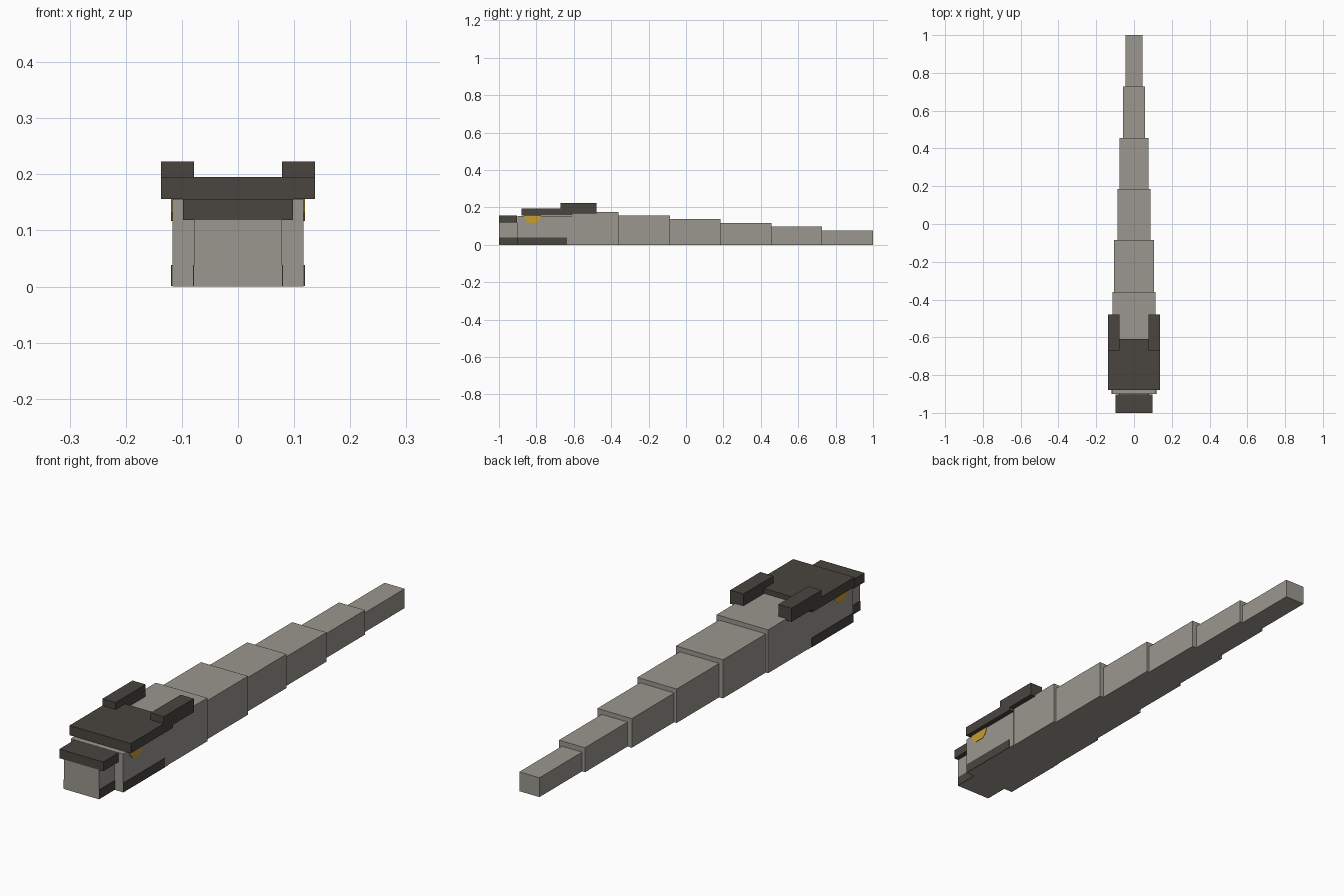
import bpy

if "Cube" in bpy.data.objects:
    bpy.data.objects.remove(bpy.data.objects["Cube"], do_unlink=True)


def material(name, rgb):
    mat = bpy.data.materials.new(name)
    mat.use_nodes = True
    mat.diffuse_color = (*rgb, 1)
    mat.node_tree.nodes["Principled BSDF"].inputs["Base Color"].default_value = (*rgb, 1)
    return mat


STONE = material("warm grey", (0.325, 0.31, 0.275))
DARK = material("dark brown grey", (0.067, 0.06, 0.051))
GOLD = material("gold", (0.57, 0.34, 0.03))


def prism(name, mat, profile, x0, x1):
    """Extrude a (y, z) outline from x0 to x1."""
    n = len(profile)
    verts = [(x, y, z) for x in (x0, x1) for y, z in profile]
    faces = [tuple(range(n)), tuple(range(2 * n - 1, n - 1, -1))]
    faces += [(i, i + n, (i + 1) % n + n, (i + 1) % n) for i in range(n)]
    if x1 > x0:
        faces = [f[::-1] for f in faces]
    mesh = bpy.data.meshes.new(name)
    mesh.from_pydata(verts, [], [f[::-1] for f in faces])
    mesh.materials.append(mat)
    obj = bpy.data.objects.new(name, mesh)
    bpy.context.collection.objects.link(obj)
    return obj


def box(name, mat, x, y, z):
    outline = [(y[0], z[0]), (y[1], z[0]), (y[1], z[1]), (y[0], z[1])]
    return prism(name, mat, outline, *x)


# Tapering body segments, from the neck to the tail tip: half width, height
segments = [(0.115, 0.175), (0.105, 0.156), (0.088, 0.137),
            (0.077, 0.118), (0.058, 0.099), (0.045, 0.078)]
edges = [-0.61, -0.36, -0.086, 0.185, 0.456, 0.728, 1.0]
for i, (w, h) in enumerate(segments):
    box(f"body_segment_{i + 1}", STONE, (-w, w), (edges[i], edges[i + 1]), (0, h))

# Head and snout
box("head", STONE, (-0.117, 0.117), (-0.9, -0.61), (0, 0.155))
box("snout", STONE, (-0.078, 0.078), (-1.0, -0.9), (0, 0.119))
box("snout_cap", DARK, (-0.098, 0.098), (-1.0, -0.903), (0.119, 0.156))

# Brow plate over the head
box("brow_plate", DARK, (-0.137, 0.137), (-0.88, -0.61), (0.156, 0.195))

# Paired horns, eyes and jaw stripes
eye = [(-0.866, 0.156), (-0.858, 0.133), (-0.842, 0.117),
       (-0.798, 0.117), (-0.782, 0.133), (-0.774, 0.156)]
for side, s in (("left", 1), ("right", -1)):
    box(f"horn_{side}", DARK, (0.078 * s, 0.137 * s), (-0.67, -0.478), (0.168, 0.223))
    prism(f"eye_{side}", GOLD, eye, 0.115 * s, 0.119 * s)
    box(f"jaw_stripe_{side}", DARK, (0.114 * s, 0.119 * s), (-0.9, -0.635), (0.001, 0.038))
    box(f"snout_stripe_{side}", DARK, (0.075 * s, 0.08 * s), (-0.999, -0.9), (0.001, 0.038))
